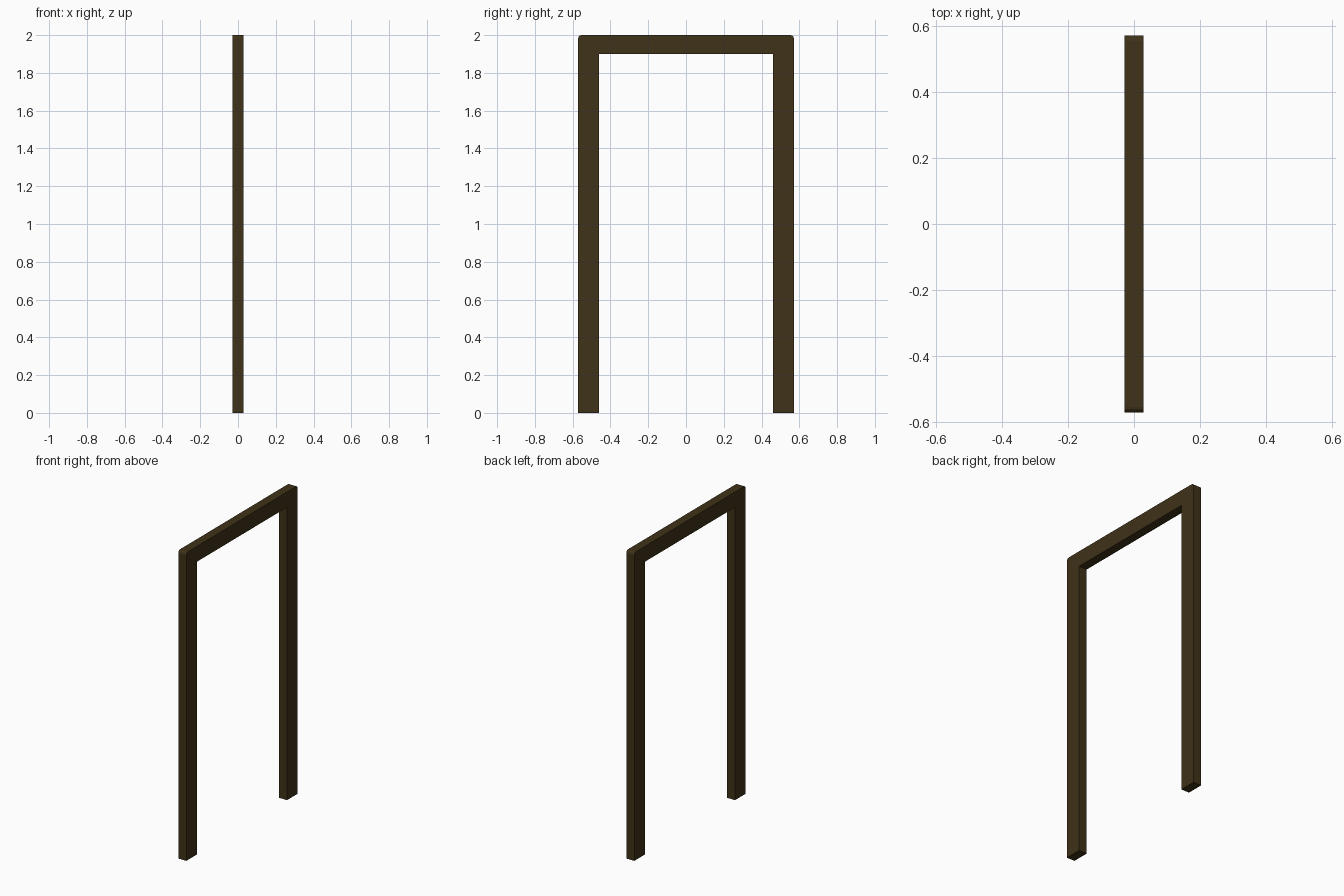
import bpy, bmesh
from math import sin, cos, radians

if "Cube" in bpy.data.objects:
    bpy.data.objects.remove(bpy.data.objects["Cube"])

HALF_W, INNER_W, HALF_D = 0.571, 0.461, 0.029
TOP, UNDER, R = 2.0, 1.9, 0.018

# Right half of the frame outline (y, z), with a small rounded outer top corner
half = [(INNER_W, UNDER), (INNER_W, 0), (HALF_W, 0)]
for a in (0, 30, 60, 90):
    half.append((HALF_W - R + R * cos(radians(a)), TOP - R + R * sin(radians(a))))
outline = half + [(-y, z) for y, z in reversed(half)]

# Extrude the outline through the frame depth
bm = bmesh.new()
face = bm.faces.new([bm.verts.new((-HALF_D, y, z)) for y, z in outline])
ext = bmesh.ops.extrude_face_region(bm, geom=[face], use_keep_orig=True)
moved = [g for g in ext["geom"] if isinstance(g, bmesh.types.BMVert)]
bmesh.ops.translate(bm, verts=moved, vec=(2 * HALF_D, 0, 0))
bmesh.ops.recalc_face_normals(bm, faces=bm.faces)
mesh = bpy.data.meshes.new("door_frame")
bm.to_mesh(mesh)
bm.free()

frame = bpy.data.objects.new("door_frame", mesh)
bpy.context.collection.objects.link(frame)

# Dark brown wood
wood = bpy.data.materials.new("dark_wood")
wood.diffuse_color = (0.05, 0.032, 0.009, 1)
wood.use_nodes = True
wood.node_tree.nodes["Principled BSDF"].inputs["Base Color"].default_value = wood.diffuse_color
mesh.materials.append(wood)
